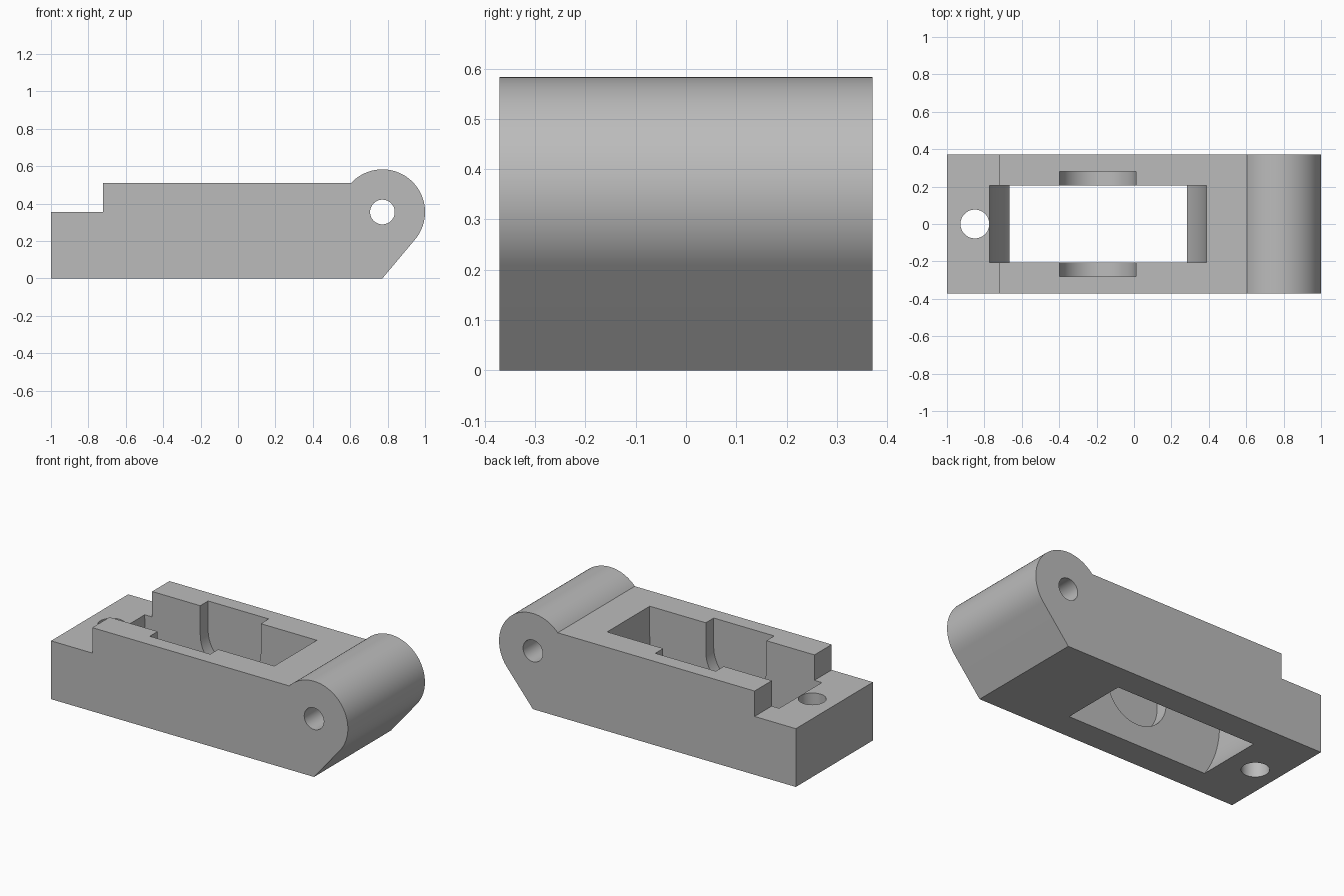
import bpy, bmesh
from math import sin, cos, radians

if "Cube" in bpy.data.objects:
    bpy.data.objects.remove(bpy.data.objects["Cube"], do_unlink=True)

grey = bpy.data.materials.new("plain_grey")
grey.use_nodes = True
colour = (0.5, 0.5, 0.5, 1)
grey.diffuse_color = colour
grey.node_tree.nodes["Principled BSDF"].inputs["Base Color"].default_value = colour


def arc(cx, cz, r, start, end, steps=64):
    angles = [radians(start + (end - start) * i / steps) for i in range(steps + 1)]
    return [(cx + r * cos(a), cz + r * sin(a)) for a in angles]


def extrude(name, outline, low, high, axis="Y"):
    """Extrude a closed outline along Y (outline in xz) or Z (outline in xy)."""
    place = (lambda p, d: (p[0], d, p[1])) if axis == "Y" else (lambda p, d: (p[0], p[1], d))
    bm = bmesh.new()
    a = [bm.verts.new(place(p, low)) for p in outline]
    b = [bm.verts.new(place(p, high)) for p in outline]
    bm.faces.new(a)
    bm.faces.new(b[::-1])
    for i in range(len(a)):
        j = (i + 1) % len(a)
        bm.faces.new((a[i], b[i], b[j], a[j]))
    bmesh.ops.recalc_face_normals(bm, faces=bm.faces)
    mesh = bpy.data.meshes.new(name)
    bm.to_mesh(mesh)
    bm.free()
    mesh.materials.append(grey)
    obj = bpy.data.objects.new(name, mesh)
    bpy.context.collection.objects.link(obj)
    return obj


def circle(cx, cz, r):
    return arc(cx, cz, r, 0, 360, 64)[:-1]


def u_shape(cx, cz, r, top):
    return arc(cx, cz, r, 180, 360) + [(cx + r, top), (cx - r, top)]


# Side profile: stepped block with a rounded hinge knuckle
profile = [(-1, 0), (0.772, 0)] + arc(0.772, 0.355, 0.228, -40, 137.2)
profile += [(-0.722, 0.51), (-0.722, 0.355), (-1, 0.355)]
body = extrude("bracket_body", profile, -0.371, 0.371)

# Wheel slot, axle pocket, hinge hole and mounting hole
cutters = [
    extrude("wheel_slot_cutter", u_shape(-0.192, 0.333, 0.58, 0.8), -0.205, 0.205),
    extrude("axle_pocket_cutter", u_shape(-0.194, 0.333, 0.204, 0.8), -0.281, 0.281),
    extrude("hinge_hole_cutter", circle(0.772, 0.355, 0.066), -0.5, 0.5),
    extrude("mount_hole_cutter", circle(-0.851, 0, 0.077), -0.2, 0.8, "Z"),
]
bpy.context.view_layer.objects.active = body
for cutter in cutters:
    mod = body.modifiers.new(cutter.name, "BOOLEAN")
    mod.operation = "DIFFERENCE"
    mod.solver = "EXACT"
    mod.object = cutter
    bpy.ops.object.modifier_apply(modifier=mod.name)
    bpy.data.objects.remove(cutter, do_unlink=True)

# Smooth the round surfaces, keep the edges crisp
bpy.ops.object.select_all(action="DESELECT")
body.select_set(True)
bpy.ops.object.shade_smooth_by_angle(angle=radians(25))
